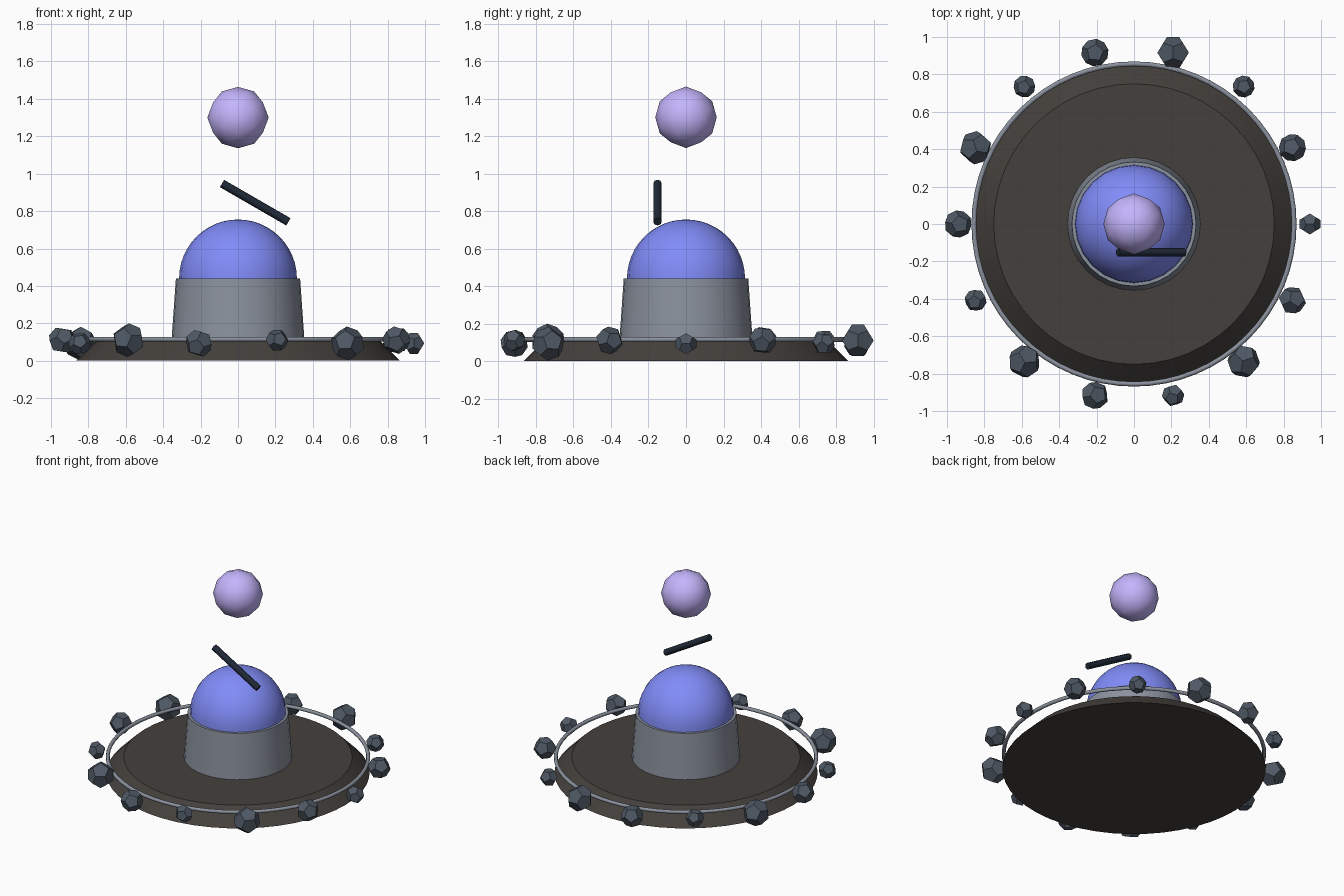
import bpy, bmesh, math
from mathutils import Vector, Euler

if "Cube" in bpy.data.objects:
    bpy.data.objects.remove(bpy.data.objects["Cube"])

PHI = (1 + 5 ** 0.5) / 2


def material(name, hex_rgb):
    m = bpy.data.materials.new(name)
    rgb = [int(hex_rgb[i:i + 2], 16) / 255 for i in (0, 2, 4)]
    m.diffuse_color = [((c + 0.055) / 1.055) ** 2.4 for c in rgb] + [1]
    m.use_nodes = True
    m.node_tree.nodes["Principled BSDF"].inputs["Base Color"].default_value = m.diffuse_color
    return m


STONE = material("dark_stone", "44403c")
STEEL = material("steel", "8b929e")
INDIGO = material("indigo", "818cf8")
VIOLET = material("violet", "c4b5fd")
SLATE = material("slate", "4f5965")
BLACK = material("near_black", "1f2937")


def finish(obj, name, mat, angle=None):
    obj.name = name
    obj.data.materials.append(mat)
    bpy.ops.object.select_all(action='DESELECT')
    obj.select_set(True)
    bpy.context.view_layer.objects.active = obj
    if angle:
        bpy.ops.object.shade_smooth_by_angle(angle=math.radians(angle))
    return obj


def cone(name, r1, r2, z1, z2, sides, mat):
    bpy.ops.mesh.primitive_cone_add(vertices=sides, radius1=r1, radius2=r2,
                                    depth=z2 - z1, location=(0, 0, (z1 + z2) / 2))
    return finish(bpy.context.object, name, mat, 35)


def hull(name, points, loc, mat, rot=(0, 0, 0), angle=None):
    bm = bmesh.new()
    for p in points:
        bm.verts.new(p)
    bmesh.ops.convex_hull(bm, input=bm.verts)
    # merge coplanar triangles into full faces
    bmesh.ops.dissolve_limit(bm, angle_limit=0.02, verts=bm.verts, edges=bm.edges)
    bmesh.ops.recalc_face_normals(bm, faces=bm.faces)
    me = bpy.data.meshes.new(name)
    bm.to_mesh(me)
    bm.free()
    obj = bpy.data.objects.new(name, me)
    bpy.context.collection.objects.link(obj)
    obj.location = loc
    obj.rotation_euler = Euler(rot)
    return finish(obj, name, mat, angle)


def golden_points(a, b):
    # cyclic corner set shared by the icosahedron and the dodecahedron
    pts = []
    for s in (-1, 1):
        for t in (-1, 1):
            pts += [Vector((s * a, 0, t * b)), Vector((0, s * b, t * a)),
                    Vector((s * b, t * a, 0))]
    return pts


# Sloped base and pedestal
cone("base", 0.865, 0.75, 0, 0.115, 48, STONE)
cone("pedestal", 0.355, 0.332, 0.115, 0.44, 32, STEEL)

# Hemispherical dome
bpy.ops.mesh.primitive_uv_sphere_add(segments=24, ring_count=24, radius=0.315,
                                     location=(0, 0, 0.44))
dome = bpy.context.object
bm = bmesh.new()
bm.from_mesh(dome.data)
bmesh.ops.delete(bm, geom=[v for v in bm.verts if v.co.z < -0.001], context='VERTS')
bm.to_mesh(dome.data)
bm.free()
finish(dome, "dome", INDIGO, 35)

# Thin ring around the base
bpy.ops.mesh.primitive_torus_add(major_radius=0.856, minor_radius=0.013,
                                 major_segments=64, minor_segments=8,
                                 location=(0, 0, 0.115))
finish(bpy.context.object, "ring", STEEL, 60)

# Floating orb: icosahedron split once onto its sphere
corners = golden_points(1, PHI)
mids = [(a + b) / 2 for i, a in enumerate(corners) for b in corners[i + 1:]
        if (a - b).length < 2.01]
hull("orb", [p.normalized() * 0.164 for p in corners + mids], (0, 0, 1.3), VIOLET, angle=35)

# Tilted rod
bpy.ops.mesh.primitive_cylinder_add(vertices=8, radius=0.0225, depth=0.41,
                                    location=(0.092, -0.152, 0.845),
                                    rotation=(0, math.radians(120), 0))
finish(bpy.context.object, "rod", BLACK, 50)

# Ring of faceted stones, three sizes, alternating heights
dodeca = golden_points(1 / PHI, PHI)
dodeca += [Vector((x, y, z)) for x in (-1, 1) for y in (-1, 1) for z in (-1, 1)]
for i in range(14):
    a = -2 * math.pi * i / 14
    size = 0.06 + 0.015 * (i % 3)
    hull(f"stone_{i + 1}", [p.normalized() * size for p in dodeca],
         (0.94 * math.cos(a), 0.94 * math.sin(a), 0.11 if i % 2 else 0.093),
         SLATE, rot=(i, 0, 2 * i))
